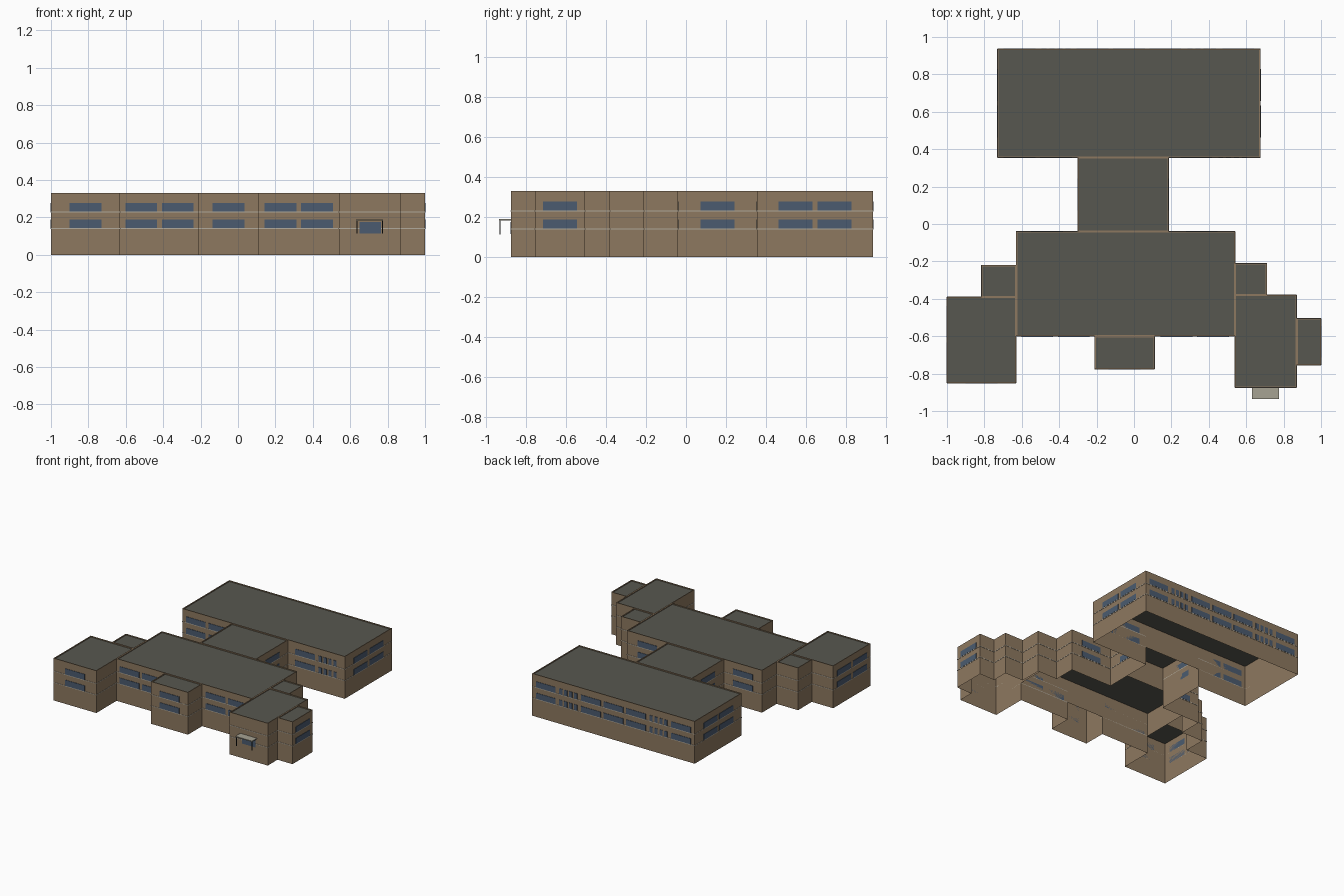
import bpy, bmesh, math

cube = bpy.data.objects.get("Cube")
if cube:
    bpy.data.objects.remove(cube, do_unlink=True)


def material(name, rgb):
    m = bpy.data.materials.new(name)
    m.use_nodes = True
    m.diffuse_color = (*rgb, 1)
    m.node_tree.nodes["Principled BSDF"].inputs["Base Color"].default_value = (*rgb, 1)
    return m


BRICK = material("tan brick", (0.27, 0.19, 0.115))
ROOF = material("dark grey roof", (0.095, 0.095, 0.08))
GLASS = material("blue grey glass", (0.07, 0.105, 0.16))
STONE = material("pale stone", (0.45, 0.41, 0.34))
CANOPY = material("light grey canopy", (0.38, 0.36, 0.29))
METAL = material("dark metal", (0.02, 0.02, 0.02))

TOP, DECK, FLOOR, RIM = 0.33, 0.323, 0.14, 0.006
WIN, PITCH = 0.17, 0.195

# Footprints: x min, x max, y min, y max, sides without windows
BLOCKS = {
    "rear_hall": (-0.73, 0.675, 0.355, 0.935, ""),
    "link_block": (-0.30, 0.185, -0.04, 0.355, ""),
    "main_hall": (-0.63, 0.54, -0.60, -0.04, ""),
    "front_bay": (-0.21, 0.11, -0.775, -0.60, ""),
    "right_wing": (-1.0, -0.63, -0.85, -0.39, "+x"),
    "right_corner": (-0.815, -0.63, -0.39, -0.22, ""),
    "left_wing": (0.54, 0.87, -0.875, -0.38, "-x -y"),
    "left_corner": (0.54, 0.71, -0.38, -0.21, ""),
    "left_bay": (0.87, 1.0, -0.755, -0.505, ""),
}


def make(name, bm, mat):
    me = bpy.data.meshes.new(name)
    bm.to_mesh(me)
    bm.free()
    ob = bpy.data.objects.new(name, me)
    bpy.context.collection.objects.link(ob)
    me.materials.append(mat)
    return ob


def quad(bm, pts):
    bm.faces.new([bm.verts.new(p) for p in pts])


def box(bm, x, y, z):
    """Box from three (min, max) pairs."""
    vs = bmesh.ops.create_cube(bm, size=1)["verts"]
    for v in vs:
        for i, (a, b) in enumerate((x, y, z)):
            v.co[i] = a if v.co[i] < 0 else b


def sides(b):
    """Yield label, axis, sign, plane position, run start, run end."""
    x0, x1, y0, y1 = b[:4]
    yield "-x", 0, -1, x0, y0, y1
    yield "+x", 0, 1, x1, y0, y1
    yield "-y", 1, -1, y0, x0, x1
    yield "+y", 1, 1, y1, x0, x1


def exposed(side):
    """Parts of a side that no neighbouring block touches."""
    _, axis, sign, pos, lo, hi = side
    spans = [(lo, hi)]
    for other in BLOCKS.values():
        for _, ax, sg, p, a, b in sides(other):
            if ax == axis and sg == -sign and abs(p - pos) < 0.001:
                cut = []
                for s, e in spans:
                    cut += [(s, min(e, a)), (max(s, b), e)]
                spans = [(s, e) for s, e in cut if e - s > 0.01]
    return spans


def panel(bm, side, a, b, z0, z1):
    """Upright wall sheet facing outward."""
    _, axis, sign, p, _, _ = side
    pts = [(p, a, z0), (p, b, z0), (p, b, z1), (p, a, z1)]
    if axis:
        pts = [(q[1], q[0], q[2]) for q in pts]
    if (sign > 0) == bool(axis):
        pts.reverse()
    quad(bm, pts)


def plate(bm, side, a, b, z0, z1, depth):
    """Thin slab standing proud of a wall."""
    _, axis, sign, p, _, _ = side
    across = (min(p, p + sign * depth), max(p, p + sign * depth))
    xy = ((a, b), across) if axis else (across, (a, b))
    box(bm, *xy, (z0, z1))


glass, stone = bmesh.new(), bmesh.new()
for name, b in BLOCKS.items():
    x0, x1, y0, y1, blank = b
    walls = bmesh.new()
    for side in sides(b):
        # Upper walls are complete; ground floor is open between blocks
        panel(walls, side, side[4], side[5], FLOOR, TOP)
        for s, e in exposed(side):
            panel(walls, side, s, e, 0, FLOOR)
            for z in (0.138, 0.227):
                plate(stone, side, s, e, z, z + 0.005, 0.002)
            # Evenly spaced window bands, centred on the wall
            n = 0 if side[0] in blank else math.floor((e - s - 0.02) / PITCH)
            for i in range(n):
                c = (s + e) / 2 + (i - (n - 1) / 2) * PITCH
                narrow = n == 7 and i in (1, 5)
                narrow |= name == "rear_hall" and side[0] == "-y" and c > 0.5
                panes = 4 if narrow else 1
                w = WIN / panes
                for k in range(panes):
                    left = c - WIN / 2 + k * w
                    gap = 0.008 if narrow else 0
                    for z in (0.143, 0.232):
                        plate(glass, side, left + gap, left + w - gap, z, z + 0.045, 0.003)
    # Parapet: flat rim and inner face
    r = RIM
    outer = [(x0, y0), (x1, y0), (x1, y1), (x0, y1)]
    inner = [(x0 + r, y0 + r), (x1 - r, y0 + r), (x1 - r, y1 - r), (x0 + r, y1 - r)]
    for i in range(4):
        j = (i + 1) % 4
        quad(walls, [(*outer[i], TOP), (*outer[j], TOP), (*inner[j], TOP), (*inner[i], TOP)])
        quad(walls, [(*inner[i], TOP), (*inner[j], TOP), (*inner[j], DECK), (*inner[i], DECK)])
    make(name + "_walls", walls, BRICK)
    deck = bmesh.new()
    quad(deck, [(*p, DECK) for p in outer])
    make(name + "_roof", deck, ROOF)

# Entrance under the canopy
front = next(s for s in sides(BLOCKS["left_wing"]) if s[0] == "-y")
plate(glass, front, 0.65, 0.765, 0.115, 0.175, 0.004)
make("windows", glass, GLASS)
make("string_courses", stone, STONE)

bm = bmesh.new()
box(bm, (0.632, 0.776), (-0.935, -0.875), (0.182, 0.189))
make("entrance_canopy", bm, CANOPY)

bm = bmesh.new()
for x in (0.634, 0.769):
    box(bm, (x, x + 0.005), (-0.933, -0.928), (0.113, 0.182))
make("canopy_posts", bm, METAL)
